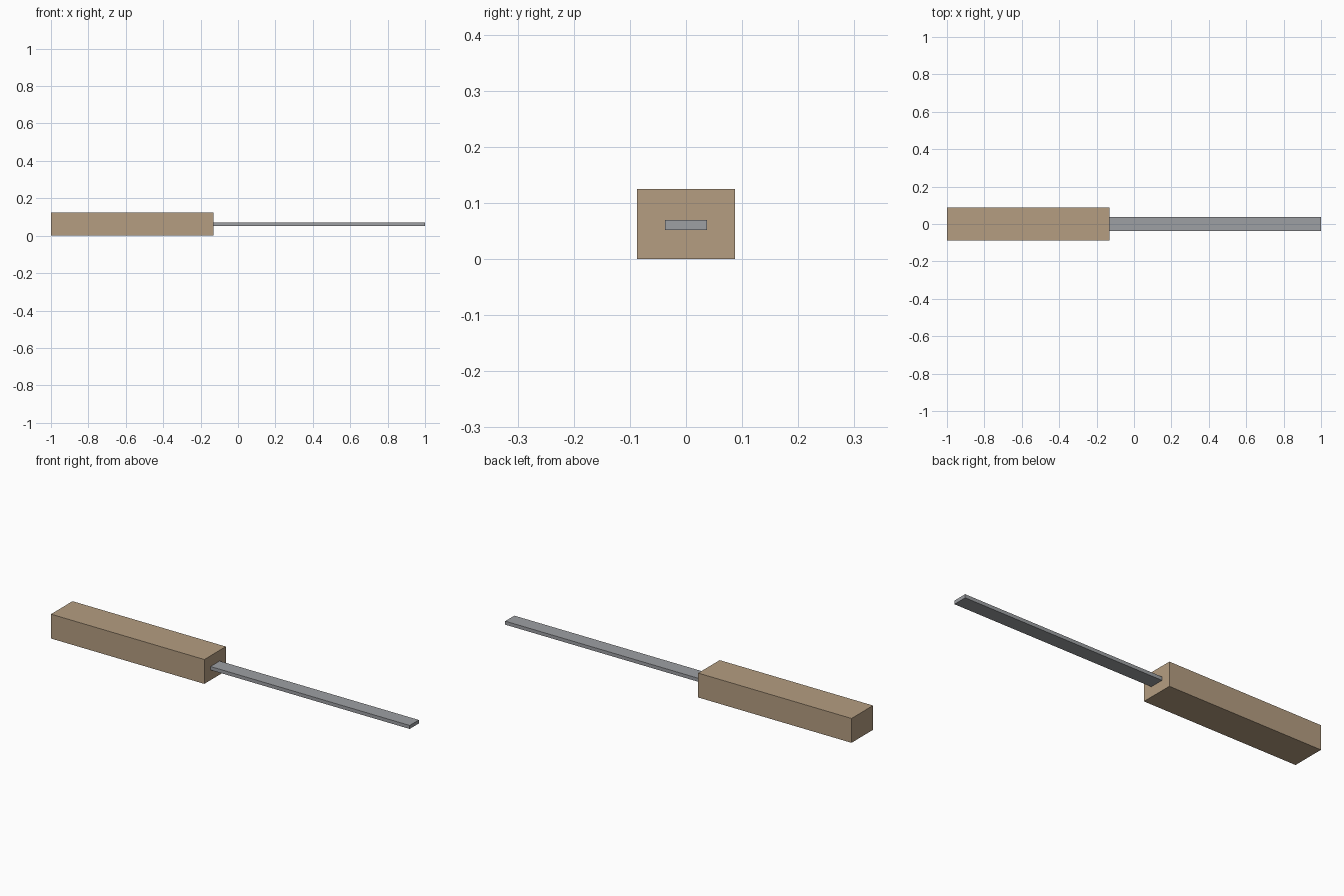
import bpy

cube = bpy.data.objects.get("Cube")
if cube:
    bpy.data.objects.remove(cube, do_unlink=True)


def material(name, rgb):
    mat = bpy.data.materials.new(name)
    mat.use_nodes = True
    mat.diffuse_color = (*rgb, 1)
    mat.node_tree.nodes["Principled BSDF"].inputs["Base Color"].default_value = (*rgb, 1)
    return mat


def box(name, low, high, mat):
    center = [(a + b) / 2 for a, b in zip(low, high)]
    bpy.ops.mesh.primitive_cube_add(size=1, location=center)
    obj = bpy.context.object
    obj.name = name
    obj.scale = [b - a for a, b in zip(low, high)]
    bpy.ops.object.transform_apply(location=False, rotation=False, scale=True)
    obj.data.materials.append(mat)
    return obj


wood = material("tan wood", (0.46, 0.34, 0.22))
steel = material("grey steel", (0.34, 0.35, 0.37))

# Chunky grip
box("handle", (-1, -0.087, 0), (-0.13, 0.087, 0.125), wood)

# Thin flat bar projecting from the grip
box("blade", (-0.13, -0.037, 0.052), (1, 0.037, 0.07), steel)
